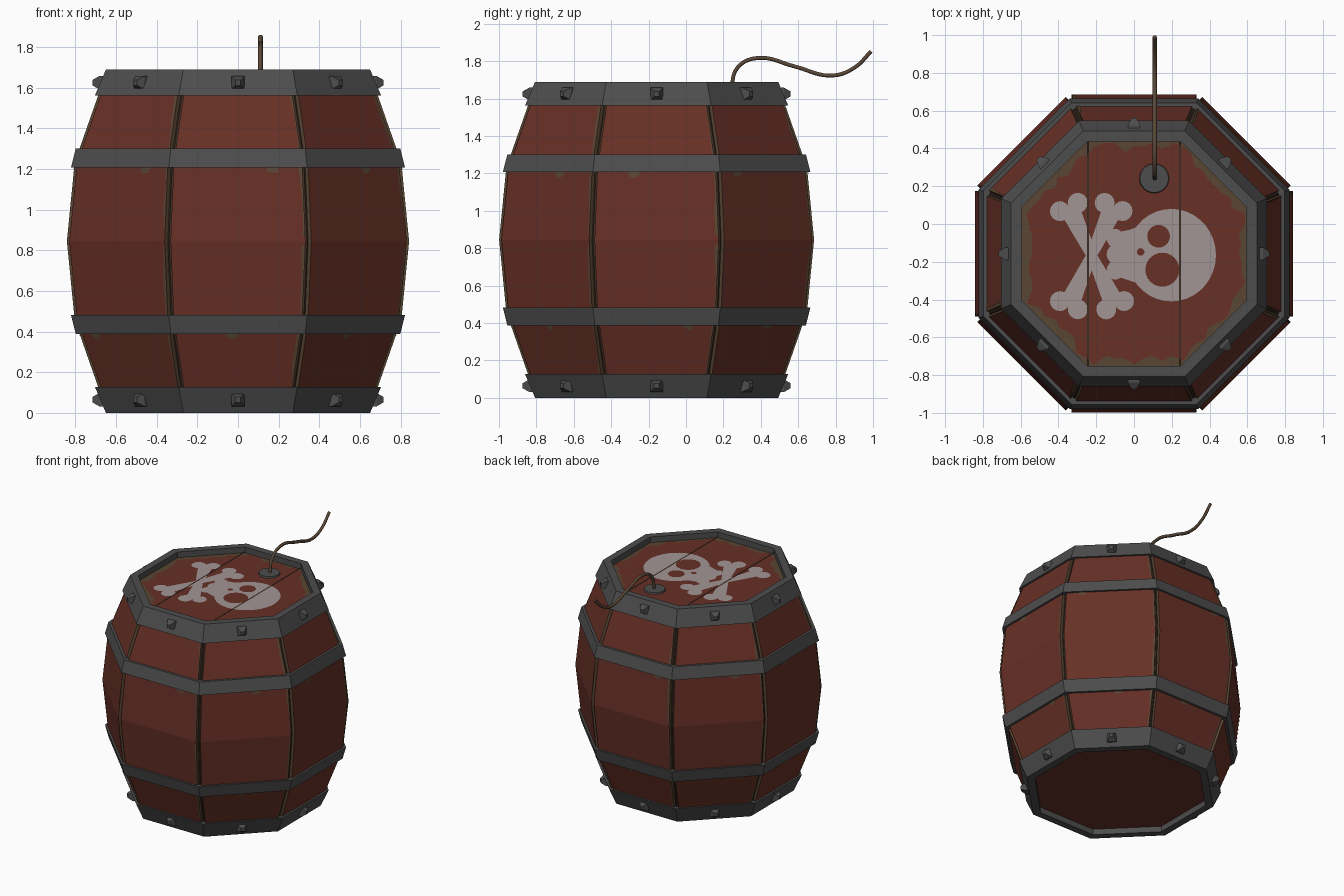
import bpy, bmesh, math, random
from mathutils import Vector

if "Cube" in bpy.data.objects:
    bpy.data.objects.remove(bpy.data.objects["Cube"])

random.seed(4)
CY = -0.157                       # barrel axis, y
T = math.tan(math.pi / 8)
H = 1.69


def mat(name, r, g, b):
    m = bpy.data.materials.new(name)
    m.diffuse_color = (r, g, b, 1)
    m.use_nodes = True
    m.node_tree.nodes["Principled BSDF"].inputs["Base Color"].default_value = m.diffuse_color
    return m


RED = mat("red paint", 0.135, 0.029, 0.019)
WOOD = mat("bare wood", 0.100, 0.062, 0.033)
GAP = mat("dark wood", 0.045, 0.025, 0.016)
IRON = mat("iron", 0.075, 0.075, 0.075)
BONE = mat("bone white paint", 0.36, 0.30, 0.30)
ROPE = mat("fuse rope", 0.100, 0.065, 0.040)


def make(name, verts, faces, mats, rule=None, recalc=True):
    me = bpy.data.meshes.new(name)
    me.from_pydata([tuple(v) for v in verts], [], faces)
    for m in mats:
        me.materials.append(m)
    if recalc:
        bm = bmesh.new()
        bm.from_mesh(me)
        bmesh.ops.recalc_face_normals(bm, faces=bm.faces)
        bm.to_mesh(me)
        bm.free()
    if rule:
        for p in me.polygons:
            p.material_index = rule(p)
    ob = bpy.data.objects.new(name, me)
    bpy.context.collection.objects.link(ob)
    return ob


def loft(name, rows, mats, wrap=False, rule=None):
    """Skin a stack of closed loops; wrap joins last to first, else cap ends."""
    n, k = len(rows[0]), len(rows)
    verts = [v for r in rows for v in r]
    faces = [(i * n + j, i * n + (j + 1) % n,
              (i + 1) % k * n + (j + 1) % n, (i + 1) % k * n + j)
             for i in range(k if wrap else k - 1) for j in range(n)]
    if not wrap:
        faces += [tuple(range(n)), tuple(range((k - 1) * n, k * n))]
    return make(name, verts, faces, mats, rule)


def octagon(a, z):
    r = a / math.cos(math.pi / 8)
    return [(r * math.cos(math.pi / 8 + i * math.pi / 4),
             CY + r * math.sin(math.pi / 8 + i * math.pi / 4), z) for i in range(8)]


def on_side(k, u, a, z):
    """Point on barrel side k: u along the side, a out from the axis."""
    t = k * math.pi / 4
    return Vector((a * math.cos(t) - u * math.sin(t), CY + a * math.sin(t) + u * math.cos(t), z))


# Barrel profile (height, apothem), mirrored about the middle
half = [(0.845, 0.842), (1.21, 0.806), (1.30, 0.780), (1.56, 0.689), (1.64, 0.655)]
profile = [(H - z, a) for z, a in reversed(half[1:])] + half


def apothem(z):
    for (z0, a0), (z1, a1) in zip(profile, profile[1:]):
        if z0 <= z <= z1:
            return a0 + (a1 - a0) * (z - z0) / (z1 - z0)


loft("barrel_core", [octagon(a - 0.022, z) for z, a in profile], [GAP])

# Eight staves with bare edges, plus chipped paint
for k in range(8):
    rows = []
    for z, a in profile:
        w = a * T - 0.017
        rows.append([on_side(k, -w, a, z), on_side(k, w, a, z),
                     on_side(k, w, a - 0.04, z), on_side(k, -w, a - 0.04, z)])
    d = on_side(k, 0, 1, 0) - on_side(k, 0, 0, 0)
    loft(f"stave_{k}", rows, [RED, WOOD], rule=lambda p: 0 if p.normal.dot(d) > 0.5 else 1)
    # worn strip down one edge
    zs = [0.13 + i * 0.11 for i in range(14)]
    w = [apothem(z) * T - 0.017 for z in zs]
    pts = [on_side(k, w[i], apothem(z) + 0.003, z) for i, z in enumerate(zs)]
    pts += [on_side(k, w[i] - random.uniform(0.004, 0.02), apothem(z) + 0.003, z)
            for i, z in enumerate(zs)]
    make(f"edge_wear_{k}", pts, [(i + 14, i, i + 1, i + 15) for i in range(13)], [WOOD], recalc=False)
    # chips under the bands
    for c, z0 in enumerate((1.20, 0.385)):
        u0 = random.uniform(-0.22, 0.22)
        pts = []
        for i in range(9):
            t = i * math.tau / 9
            r = random.uniform(0.7, 1.2)
            z = z0 + 0.022 * r * math.sin(t)
            pts.append(on_side(k, u0 + 0.032 * r * math.cos(t), apothem(z) + 0.004, z))
        make(f"paint_chip_{k}_{c}", pts, [tuple(range(9))], [WOOD], recalc=False)

# Iron hoops, end rims and rim studs, mirrored top and bottom
for side, m in (("upper", lambda z: z), ("lower", lambda z: H - z)):
    loft(side + "_hoop", [octagon(a, m(z)) for a, z in
         ((0.822, 1.208), (0.798, 1.302), (0.765, 1.302), (0.785, 1.208))], [IRON], wrap=True)
    loft(side + "_rim", [octagon(a, m(z)) for a, z in
         ((0.704, 1.562), (0.650, H), (0.595, H), (0.595, 1.60), (0.66, 1.562))], [IRON], wrap=True)
    for k in range(8):
        rows = [[on_side(k, sx * s, a, m(1.625 + sz * s)) for sx, sz in
                 ((-1, -1), (1, -1), (1, 1), (-1, 1))]
                for s, a in ((0.033, 0.665), (0.033, 0.682), (0.013, 0.717))]
        loft(f"{side}_stud_{k}", rows, [IRON])

# Lids
LID = 1.645
loft("top_lid", [octagon(0.61, LID - 0.03), octagon(0.61, LID)], [WOOD])
loft("bottom_lid", [octagon(0.61, 0.045), octagon(0.61, 0.075)], [RED])


def plate(name, pts, z, m):
    return make(name, [(x, y, z) for x, y in pts], [tuple(range(len(pts)))], [m], recalc=False)


def disc(cx, cy, rx, ry=None, n=24):
    ry = ry or rx
    return [(cx + rx * math.cos(i * math.tau / n), cy + ry * math.sin(i * math.tau / n))
            for i in range(n)]


# Ragged red paint on the top lid
paint = []
for i in range(72):
    t = i * math.tau / 72
    off = (t + math.pi / 8) % (math.pi / 4) - math.pi / 8
    r = (0.595 - random.choice((0.008, 0.025, 0.04, 0.055))) / math.cos(off)
    paint.append((r * math.cos(t), CY + r * math.sin(t)))
plate("lid_paint", paint, LID + 0.002, RED)

# Board seams, top and bottom
for s, x in (("left", -0.243), ("right", 0.243)):
    box = [(x - 0.006, CY - 0.592), (x + 0.006, CY - 0.592), (x + 0.006, CY + 0.592), (x - 0.006, CY + 0.592)]
    plate(s + "_lid_seam", box, LID + 0.008, GAP)
    plate(s + "_base_seam", box[::-1], 0.042, WOOD)

# Painted skull, jaw toward -x
Z = LID + 0.004
plate("skull_cranium", disc(0.198, -0.165, 0.236, 0.245, 36), Z, BONE)
plate("skull_jaw", [(-0.115, -0.27), (0.10, -0.34), (0.10, 0.02), (-0.02, -0.03), (-0.115, -0.05)], Z, BONE)
for i, y in enumerate((-0.075, -0.16, -0.245)):
    plate(f"skull_tooth_{i}", disc(-0.10, y, 0.045, 0.05, 14), Z, BONE)
for n, x, y, r in (("upper_eye", 0.13, -0.065, 0.06), ("lower_eye", 0.15, -0.242, 0.09), ("nose", 0.035, -0.148, 0.02)):
    plate("skull_" + n, disc(x, y, r), Z + 0.002, RED)

# Crossed bones
for n, p, q in (("a", (-0.345, 0.09), (-0.10, -0.43)), ("b", (-0.108, 0.09), (-0.345, -0.43))):
    p, q = Vector(p), Vector(q)
    d = (q - p).normalized()
    s = Vector((-d.y, d.x))
    mid = (p + q) / 2
    plate("bone_shaft_" + n, [p - s * 0.055, mid - s * 0.027, q - s * 0.055,
                              q + s * 0.055, mid + s * 0.027, p + s * 0.055][::-1][::-1], Z, BONE)
    for e, c in enumerate((p, q)):
        for f in (-1, 1):
            o = c + s * 0.052 * f
            plate(f"bone_knob_{n}_{e}_{f}", disc(o.x, o.y, 0.053, n=16), Z, BONE)

# Fuse plate and curved fuse
loft("fuse_plate", [[(x, y, z) for x, y in disc(0.107, 0.242, r, n=16)]
                    for r, z in ((0.08, LID), (0.076, LID + 0.014))], [IRON])
cu = bpy.data.curves.new("fuse", "CURVE")
cu.dimensions = "3D"
cu.bevel_depth = 0.012
cu.bevel_resolution = 1
cu.use_fill_caps = True
sp = cu.splines.new("BEZIER")
path = [(0.24, 1.645), (0.275, 1.765), (0.38, 1.817), (0.58, 1.772), (0.78, 1.723), (0.90, 1.765), (0.99, 1.853)]
sp.bezier_points.add(len(path) - 1)
for b, (y, z) in zip(sp.bezier_points, path):
    b.co = (0.11, y, z)
    b.handle_left_type = b.handle_right_type = "AUTO"
sp.resolution_u = 5
cu.materials.append(ROPE)
bpy.context.collection.objects.link(bpy.data.objects.new("fuse", cu))
